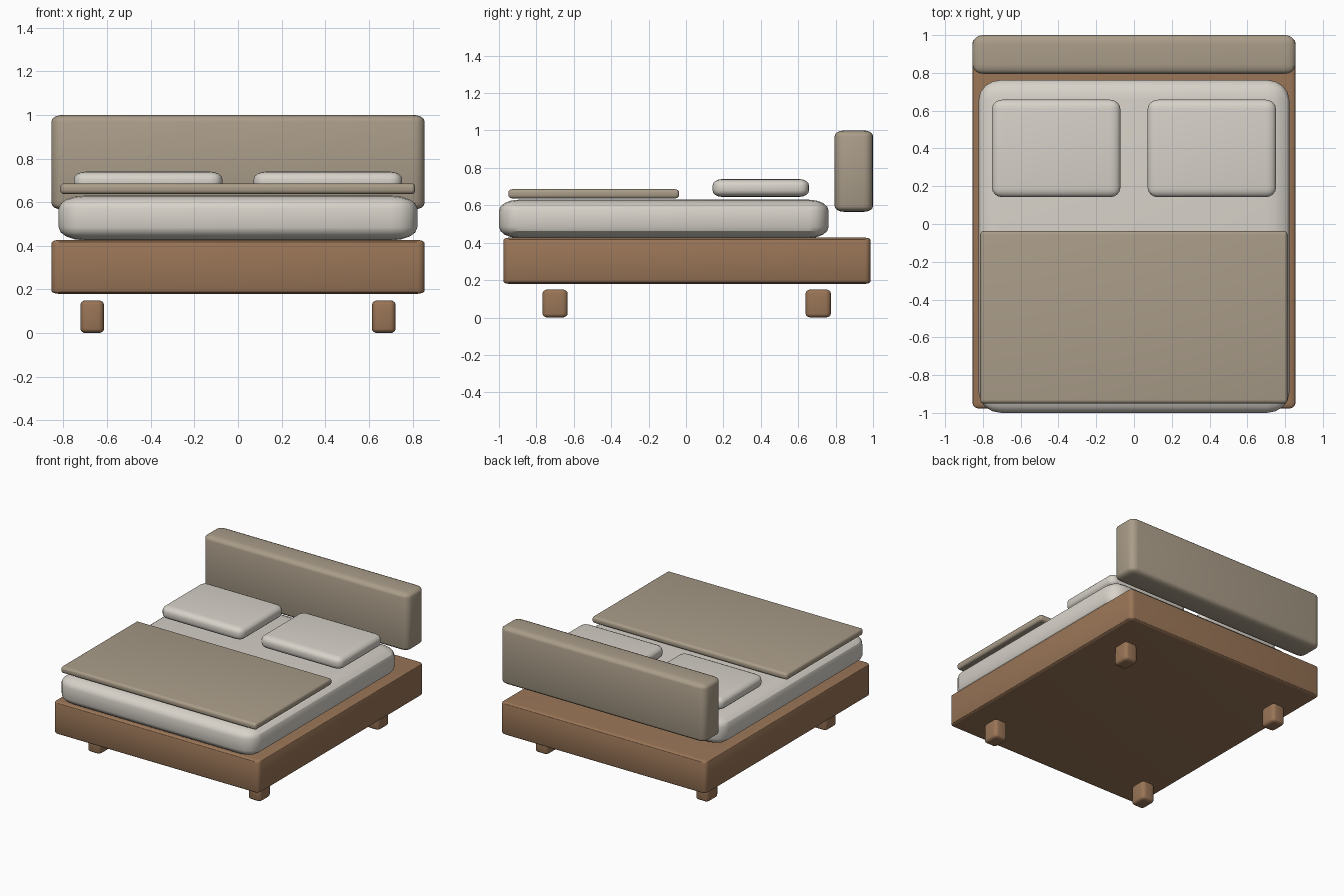
import bpy
import bmesh
from mathutils import Vector

default = bpy.data.objects.get("Cube")
if default:
    bpy.data.objects.remove(default, do_unlink=True)


def make_material(name, colour):
    mat = bpy.data.materials.new(name)
    mat.use_nodes = True
    mat.diffuse_color = (*colour, 1)
    mat.node_tree.nodes["Principled BSDF"].inputs["Base Color"].default_value = (*colour, 1)
    return mat


wood = make_material("warm_wood", (0.32, 0.178, 0.095))
fabric = make_material("taupe_fabric", (0.40, 0.335, 0.25))
linen = make_material("off_white_linen", (0.68, 0.645, 0.585))


def rounded_box(name, low, high, radii, mat, segments=4):
    """Box between two corners, its edges rounded by a separate radius per axis."""
    low, high, radii = Vector(low), Vector(high), Vector(radii)
    size, centre = high - low, (low + high) / 2
    bm = bmesh.new()
    bmesh.ops.create_cube(bm, size=1)
    # Bevel in radius units, then scale so the rounding becomes elliptical
    bmesh.ops.scale(bm, vec=[s / r for s, r in zip(size, radii)], verts=bm.verts)
    bmesh.ops.bevel(bm, geom=bm.edges[:], offset=1, segments=segments,
                    profile=0.5, affect='EDGES', clamp_overlap=True)
    bmesh.ops.scale(bm, vec=radii, verts=bm.verts)
    mesh = bpy.data.meshes.new(name)
    bm.to_mesh(mesh)
    bm.free()
    mesh.materials.append(mat)
    obj = bpy.data.objects.new(name, mesh)
    obj.location = centre
    bpy.context.collection.objects.link(obj)
    bpy.ops.object.select_all(action='DESELECT')
    obj.select_set(True)
    bpy.context.view_layer.objects.active = obj
    bpy.ops.object.shade_smooth_by_angle()
    return obj


# Base and headboard
rounded_box("bed_frame", (-0.855, -0.977, 0.18), (0.855, 0.987, 0.427),
            (0.035, 0.03, 0.015), wood)
rounded_box("headboard", (-0.855, 0.795, 0.565), (0.855, 1.0, 1.0),
            (0.055, 0.05, 0.03), fabric)

# Bedding
rounded_box("mattress", (-0.822, -1.0, 0.425), (0.822, 0.763, 0.63),
            (0.12, 0.105, 0.06), linen)
rounded_box("blanket", (-0.814, -0.95, 0.637), (0.812, -0.037, 0.686),
            (0.016, 0.02, 0.018), fabric)

# Pillows and legs on both sides
for side, sign in (("right", -1), ("left", 1)):
    x = sign * 0.412
    rounded_box(side + "_pillow", (x - 0.34, 0.142, 0.645), (x + 0.34, 0.658, 0.74),
                (0.055, 0.05, 0.035), linen)
    for end, y in (("front", -0.7), ("back", 0.707)):
        x = sign * 0.668
        rounded_box(f"{end}_{side}_leg", (x - 0.054, y - 0.067, 0), (x + 0.054, y + 0.067, 0.15),
                    (0.025, 0.03, 0.02), wood)
